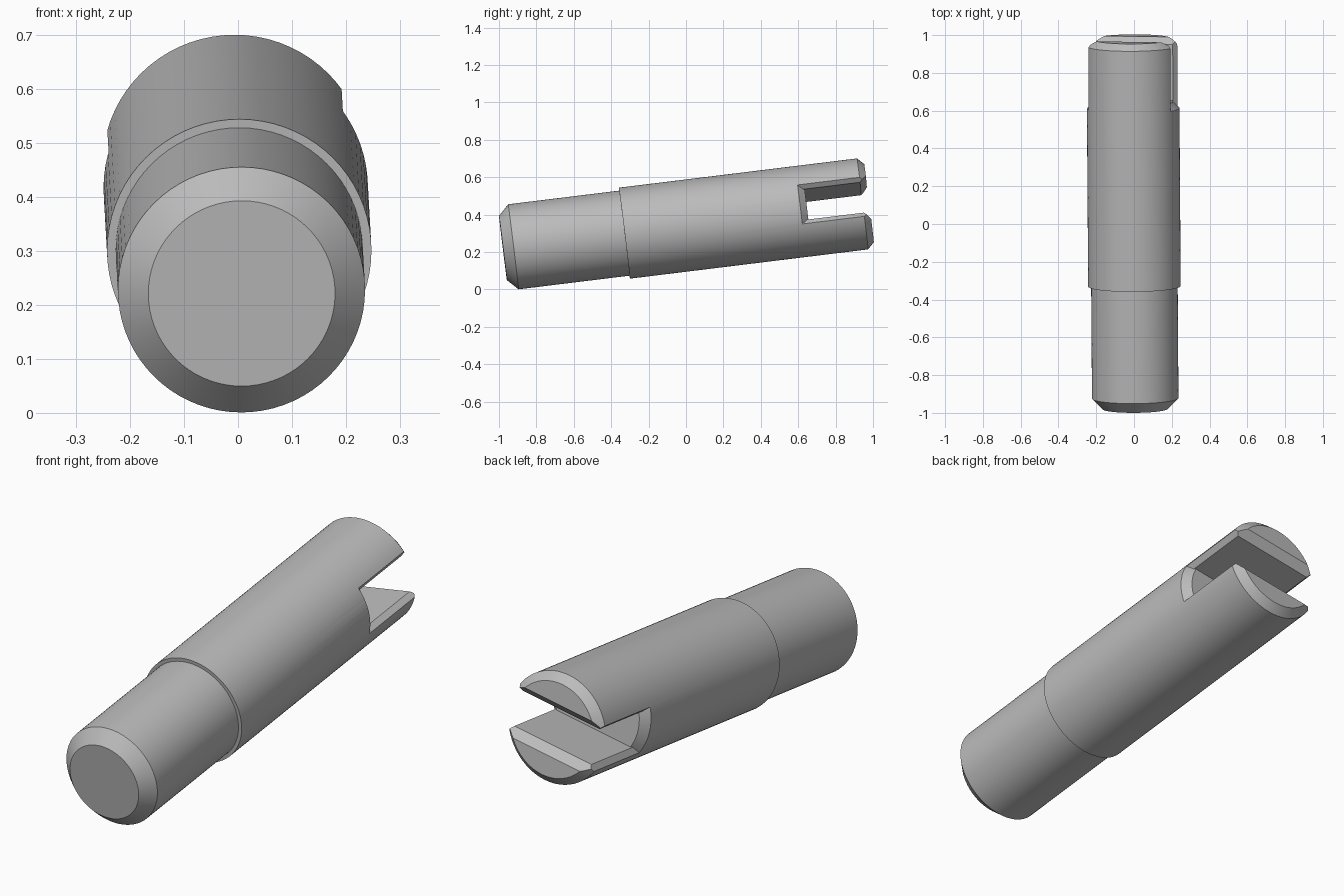
import bpy, bmesh, math
from mathutils import Matrix

cube = bpy.data.objects.get("Cube")
if cube:
    bpy.data.objects.remove(cube, do_unlink=True)

SEGMENTS = 72
CHAMFER = 0.035
REAR = 0.986           # rear end along the shaft axis (local y)
FLOOR = 0.652          # slot floor
RADIUS = 0.245
HALF_SLOT = 0.083


def finish(bm, name):
    bmesh.ops.recalc_face_normals(bm, faces=bm.faces)
    mesh = bpy.data.meshes.new(name)
    bm.to_mesh(mesh)
    bm.free()
    obj = bpy.data.objects.new(name, mesh)
    bpy.context.collection.objects.link(obj)
    return obj


def lathe(name, profile):
    """Turn (radius, position) points around the y axis and cap the ends."""
    bm = bmesh.new()
    rings = []
    for r, y in profile:
        angles = [2 * math.pi * i / SEGMENTS for i in range(SEGMENTS)]
        rings.append([bm.verts.new((r * math.cos(a), y, r * math.sin(a))) for a in angles])
    for a, b in zip(rings, rings[1:]):
        for i in range(SEGMENTS):
            j = (i + 1) % SEGMENTS
            bm.faces.new((a[i], a[j], b[j], b[i]))
    bm.faces.new(rings[0])
    bm.faces.new(rings[-1])
    return finish(bm, name)


def prism(name, start, end):
    """Join two matching outlines given as 3D points."""
    bm = bmesh.new()
    a = [bm.verts.new(p) for p in start]
    b = [bm.verts.new(p) for p in end]
    for i in range(len(a)):
        j = (i + 1) % len(a)
        bm.faces.new((a[i], a[j], b[j], b[i]))
    bm.faces.new(a)
    bm.faces.new(b)
    return finish(bm, name)


def cut(target, cutter):
    cutter.hide_render = True
    bpy.context.view_layer.objects.active = target
    mod = target.modifiers.new("cut", "BOOLEAN")
    mod.operation = "DIFFERENCE"
    mod.solver = "EXACT"
    mod.object = cutter
    bpy.ops.object.modifier_apply(modifier=mod.name)
    bpy.data.objects.remove(cutter, do_unlink=True)


# Turned shaft: chamfered nose, narrow neck, step, wide body, chamfered rear
shaft = lathe("slotted_shaft", [
    (0.173, -REAR), (0.229, -0.93), (0.229, -0.332), (RADIUS, -0.332),
    (RADIUS, REAR - CHAMFER), (RADIUS - CHAMFER, REAR)])

# Slot cutter, widening towards the outer surface to chamfer the long edges
wide = HALF_SLOT + 0.07
half = [(0.26, -wide), (0.26, wide), (0.2, HALF_SLOT)]
outline = half + [(-x, z) for x, z in reversed(half)]
outline = [(0.2, -HALF_SLOT)] + half + [(-0.2, HALF_SLOT), (-0.26, wide),
                                        (-0.26, -wide), (-0.2, -HALF_SLOT)]
slot = prism("slot_cutter", [(x, 0.56, z) for x, z in outline],
             [(x, 1.1, z) for x, z in outline])

# Conical plug leaves a chamfered rim around the slot floor
plug = lathe("floor_plug", [(RADIUS + 0.125, FLOOR - CHAMFER - 0.125),
                            (RADIUS - CHAMFER, FLOOR)])
cut(slot, plug)
cut(shaft, slot)

# Flared cutter chamfers the slot mouth at the rear end
flare = [(REAR - CHAMFER, HALF_SLOT), (REAR + 0.05, HALF_SLOT + CHAMFER + 0.05)]
flare += [(y, -z) for y, z in reversed(flare)]
mouth = prism("mouth_cutter", [(-0.4, y, z) for y, z in flare],
              [(0.4, y, z) for y, z in flare])
cut(shaft, mouth)

# Single grey material
grey = bpy.data.materials.new("steel_grey")
grey.use_nodes = True
colour = (0.5, 0.5, 0.5, 1)
grey.diffuse_color = colour
grey.node_tree.nodes["Principled BSDF"].inputs["Base Color"].default_value = colour
shaft.data.materials.clear()
shaft.data.materials.append(grey)
for poly in shaft.data.polygons:
    poly.material_index = 0

# Lay the shaft down with a slight pitch, roll and yaw
shaft.matrix_world = (Matrix.Translation((0, 0, 0.3415))
                      @ Matrix.Rotation(math.radians(0.4), 4, "Z")
                      @ Matrix.Rotation(math.radians(7), 4, "X")
                      @ Matrix.Rotation(math.radians(-10), 4, "Y"))

bpy.ops.object.select_all(action="DESELECT")
shaft.select_set(True)
bpy.context.view_layer.objects.active = shaft
bpy.ops.object.shade_smooth_by_angle(angle=math.radians(25))
